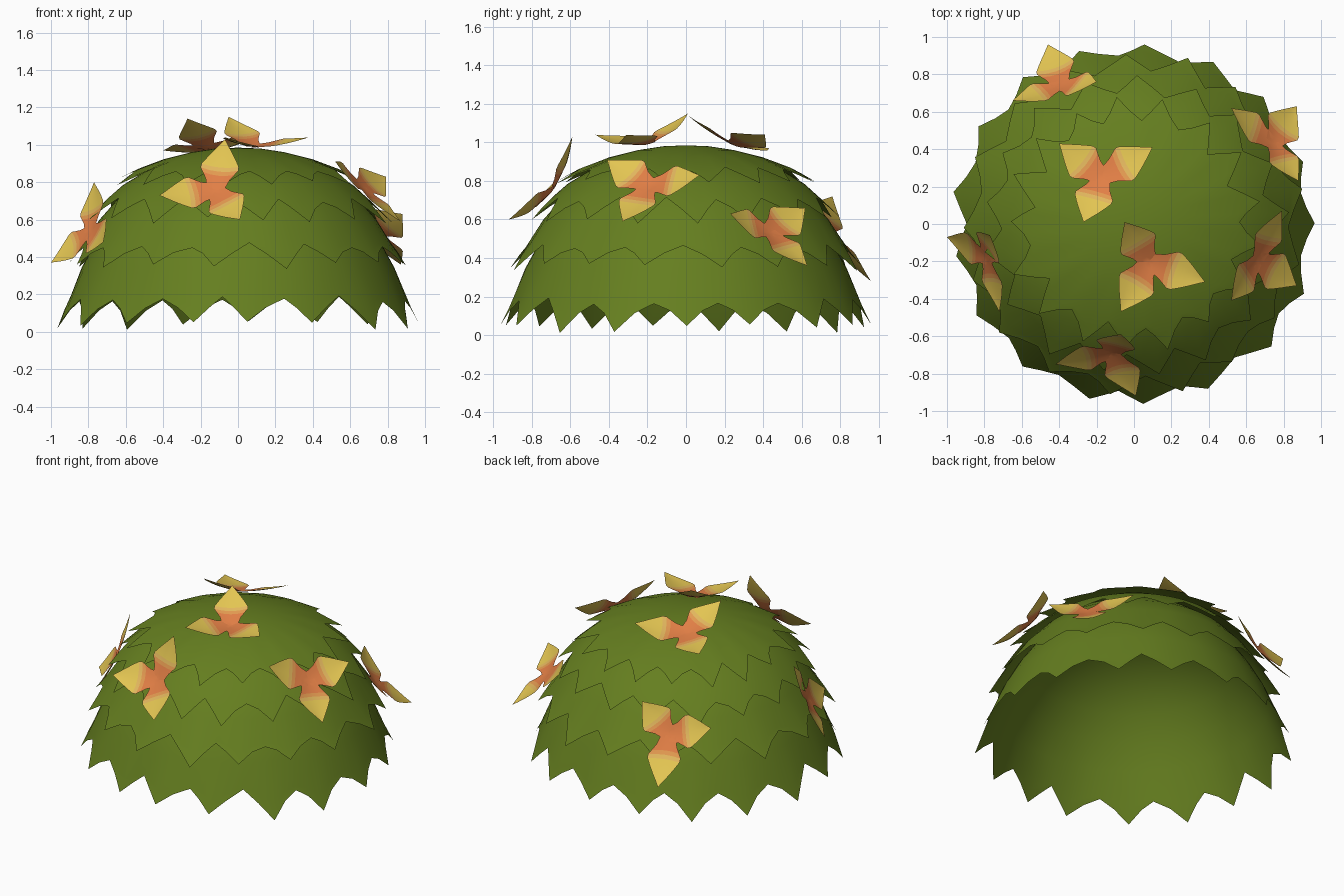
import bpy, bmesh, math, random
from mathutils import Vector

if "Cube" in bpy.data.objects:
    bpy.data.objects.remove(bpy.data.objects["Cube"])

random.seed(4)


def material(name, rgb):
    m = bpy.data.materials.new(name)
    m.diffuse_color = (*rgb, 1)
    m.use_nodes = True
    m.node_tree.nodes["Principled BSDF"].inputs["Base Color"].default_value = m.diffuse_color
    return m


GREEN = material("leaf green", (0.13, 0.21, 0.014))
PETAL = [material("deep orange", (0.75, 0.21, 0.06)),
         material("light orange", (0.76, 0.32, 0.08)),
         material("pale yellow", (0.76, 0.47, 0.11)),
         material("golden yellow", (0.77, 0.56, 0.085))]


def finish(bm, name, mats):
    me = bpy.data.meshes.new(name)
    bm.to_mesh(me)
    bm.free()
    for m in mats:
        me.materials.append(m)
    for p in me.polygons:
        p.use_smooth = True
    ob = bpy.data.objects.new(name, me)
    bpy.context.collection.objects.link(ob)
    return ob


# Leaf layers: lathed (radius, height) profile ending in a ragged toothed rim
TEETH, SUB = 17, 4
COLS = TEETH * SUB


def leaf_layer(name, profile, tip, phase):
    bm = bmesh.new()
    notch = profile[-1]
    depth = [random.uniform(0.8, 1.15) for _ in range(TEETH)]
    gap = [random.uniform(-0.1, 0.15) for _ in range(TEETH)]
    shift = [random.uniform(-0.12, 0.12) for _ in range(TEETH)]
    rings = []
    for k, (r, z) in enumerate(profile + [tip]):
        if r == 0:
            rings.append([bm.verts.new((0, 0, z))] * COLS)
            continue
        ring = []
        for c in range(COLS):
            i, s = divmod(c, SUB)
            a = (c / SUB + phase) * math.tau / TEETH
            rr, zz = r, z
            if k >= len(profile) - 1:
                # s = 0 tip, s = 2 notch, others are the shoulders
                j = (i + 1) % TEETH
                f = (depth[i], 0.4 * depth[i], gap[i], 0.4 * depth[j])[s]
                if s != 2:
                    a += shift[j if s == 3 else i] * math.tau / TEETH * (1 if s == 0 else .6)
                f = f if k == len(profile) else f * 0.5 - 0.1
                rr = notch[0] + (tip[0] - notch[0]) * f
                zz = notch[1] + (tip[1] - notch[1]) * f
            ring.append(bm.verts.new((rr * math.cos(a), rr * math.sin(a), zz)))
        rings.append(ring)
    for lo, hi in zip(rings[1:], rings):
        for c in range(COLS):
            d = (c + 1) % COLS
            vs = list(dict.fromkeys([lo[c], lo[d], hi[d], hi[c]]))
            bm.faces.new(vs)
    return finish(bm, name, [GREEN])


leaf_layer("bottom_leaf_dome",
           [(0, .935), (.15, .92), (.3, .88), (.42, .83), (.54, .75), (.65, .645),
            (.75, .5), (.835, .345), (.9, .18)], (.975, .03), 0.0)
leaf_layer("lower_leaf_layer",
           [(0, .95), (.15, .938), (.3, .905), (.42, .86), (.52, .81), (.63, .725),
            (.74, .6), (.825, .465)], (.92, .35), 0.45)
leaf_layer("upper_leaf_layer",
           [(0, .968), (.15, .957), (.25, .94), (.38, .903), (.5, .855), (.615, .785),
            (.705, .705)], (.815, .595), 0.1)
leaf_layer("top_leaf_cap",
           [(0, .985), (.12, .98), (.25, .96), (.4, .922), (.55, .865)], (.68, .795), 0.55)


# Flowers: three kite-shaped petals from a centre to given tips, banded by distance
OUTLINE = [(0, .045), (.1, .055), (.2, .066), (.3, .088), (.38, .105),
           (.46, .103), (.6, .08), (.74, .054), (.87, .027), (1, 0)]
BANDS = (.3, .38, .46)


def flower(name, centre, tips):
    bm = bmesh.new()
    c = Vector(centre)
    t = [Vector(p) for p in tips]
    n = (t[1] - t[0]).cross(t[2] - t[0]).normalized()
    if n.dot(c - Vector((0, 0, .2))) < 0:
        n = -n
    for p in t:
        d = p - c
        side = n.cross(d).normalized()
        up = d.cross(side).normalized()
        rows = []
        for u, w in OUTLINE:
            row = []
            for s in (-1, -.5, 0, .5, 1):
                along = u + 0.06 * s * s * (w / .1) * min(1, u * 3) * (1 - u)
                bow = -0.04 * u * (1 - u) + 0.01 * s * s * (w / .1)
                row.append(bm.verts.new(c + d * along + side * (s * w) + up * bow))
            rows.append(row)
        for k in range(len(rows) - 1):
            mid = (OUTLINE[k][0] + OUTLINE[k + 1][0]) / 2
            for q in range(4):
                f = bm.faces.new((rows[k][q], rows[k][q + 1],
                                  rows[k + 1][q + 1], rows[k + 1][q]))
                f.material_index = sum(mid > b for b in BANDS)
    bmesh.ops.remove_doubles(bm, verts=bm.verts, dist=0.0005)
    return finish(bm, name, PETAL)


flower("top_back_flower", (-.17, .25, .985),
       [(-.4, .43, .97), (.1, .41, 1.04), (-.27, .01, 1.14)])
flower("top_front_flower", (.08, -.2, .99),
       [(-.05, .01, 1.15), (.38, -.31, 1.04), (-.07, -.47, 1.04)])
flower("front_flower", (-.12, -.69, .755),
       [(-.07, -.59, 1.03), (-.42, -.75, .73), (.01, -.92, .6)])
flower("right_flower", (.66, -.19, .775),
       [(.79, .07, .83), (.87, -.33, .59), (.52, -.41, .91)])
flower("right_back_flower", (.74, .43, .535),
       [(.87, .63, .36), (.52, .62, .66), (.88, .23, .63)])
flower("back_flower", (-.39, .74, .54),
       [(-.46, .96, .28), (-.2, .76, .72), (-.65, .66, .62)])
flower("left_flower", (-.79, -.18, .54),
       [(-1, -.07, .37), (-.77, -.06, .8), (-.72, -.47, .48)])
